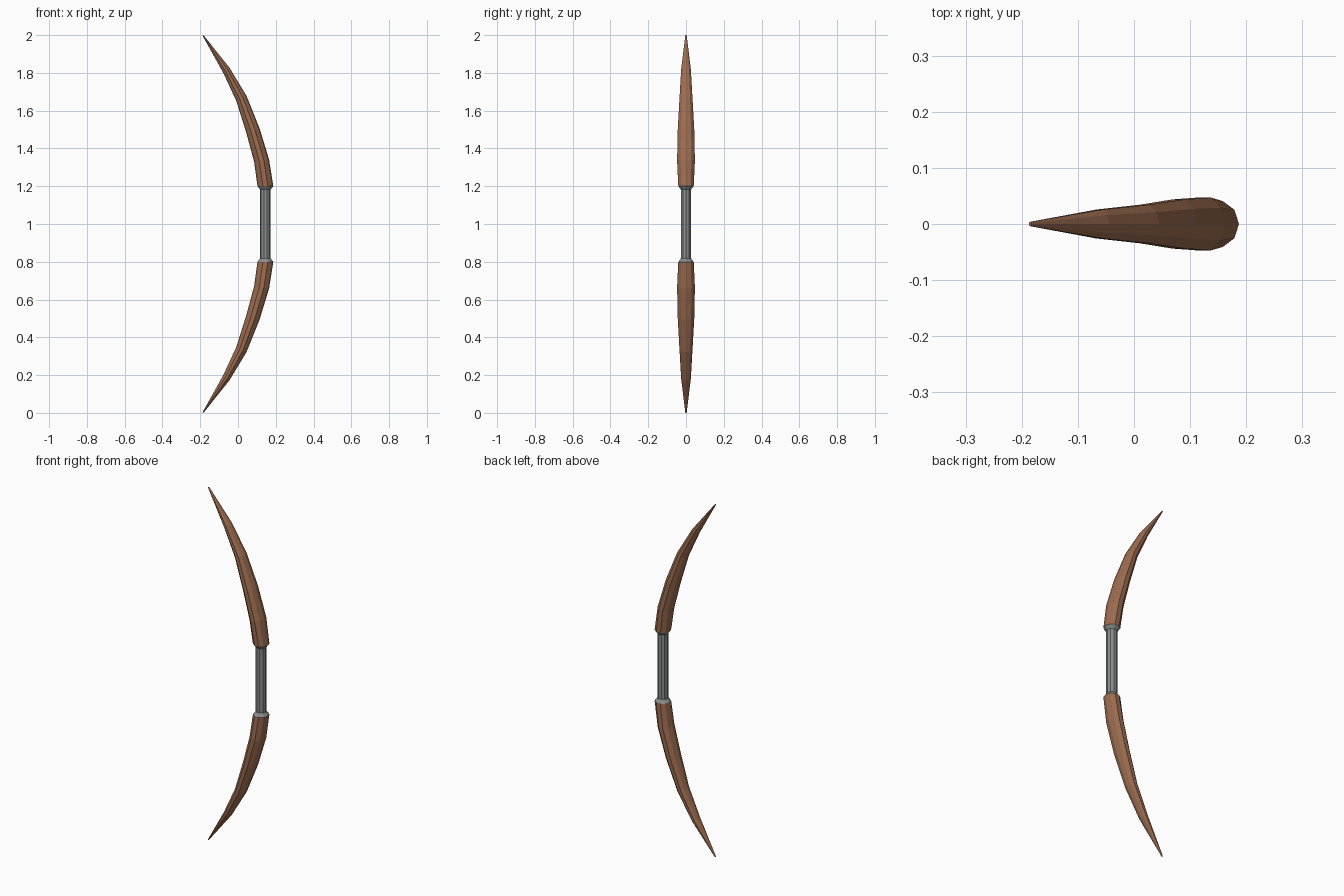
import bpy, bmesh, math
from mathutils import Vector

if "Cube" in bpy.data.objects:
    bpy.data.objects.remove(bpy.data.objects["Cube"])

SIDES = 10


def material(name, rgb):
    m = bpy.data.materials.new(name)
    m.diffuse_color = (*rgb, 1)
    m.use_nodes = True
    m.node_tree.nodes["Principled BSDF"].inputs["Base Color"].default_value = m.diffuse_color
    return m


wood = material("brown wood", (0.33, 0.15, 0.08))
metal = material("grey grip", (0.26, 0.27, 0.27))


def loft(name, rings, mat):
    """Skin rings of (x, z, half depth, half width, tilt) and cap both ends."""
    bm = bmesh.new()
    loops = []
    for x, z, depth, width, tilt in rings:
        loop = []
        for i in range(SIDES):
            a = 2 * math.pi * i / SIDES
            d = depth * math.cos(a)
            loop.append(bm.verts.new(Vector((x + d * math.cos(tilt), width * math.sin(a),
                                             z + d * math.sin(tilt)))))
        loops.append(loop)
    for lo, hi in zip(loops, loops[1:]):
        for i in range(SIDES):
            j = (i + 1) % SIDES
            bm.faces.new((lo[i], lo[j], hi[j], hi[i]))
    bm.faces.new(loops[0])
    bm.faces.new(loops[-1])
    bmesh.ops.recalc_face_normals(bm, faces=bm.faces)
    me = bpy.data.meshes.new(name)
    bm.to_mesh(me)
    bm.free()
    me.materials.append(mat)
    ob = bpy.data.objects.new(name, me)
    bpy.context.collection.objects.link(ob)
    return ob


# Curved limbs: rings listed for the upper one, mirrored about z = 1
limb = [(0.145, 0.20, 0.042, 0.043, 0.0),
        (0.125, 0.335, 0.040, 0.0495, 0.18),
        (0.079, 0.495, 0.037, 0.046, 0.32),
        (0.018, 0.665, 0.030, 0.036, 0.42),
        (-0.062, 0.815, 0.021, 0.027, 0.52),
        (-0.185, 0.998, 0.003, 0.004, 0.60)]
for name, s in (("upper_limb", 1), ("lower_limb", -1)):
    loft(name, [(x, 1 + s * z, d, w, s * t) for x, z, d, w, t in limb], wood)

# Straight grip with flared collars meeting the limbs
loft("grip", [(0.145, 1 + z, r, r, 0) for z, r in
              ((-0.20, 0.042), (-0.182, 0.028), (0.182, 0.028), (0.20, 0.042))], metal)
